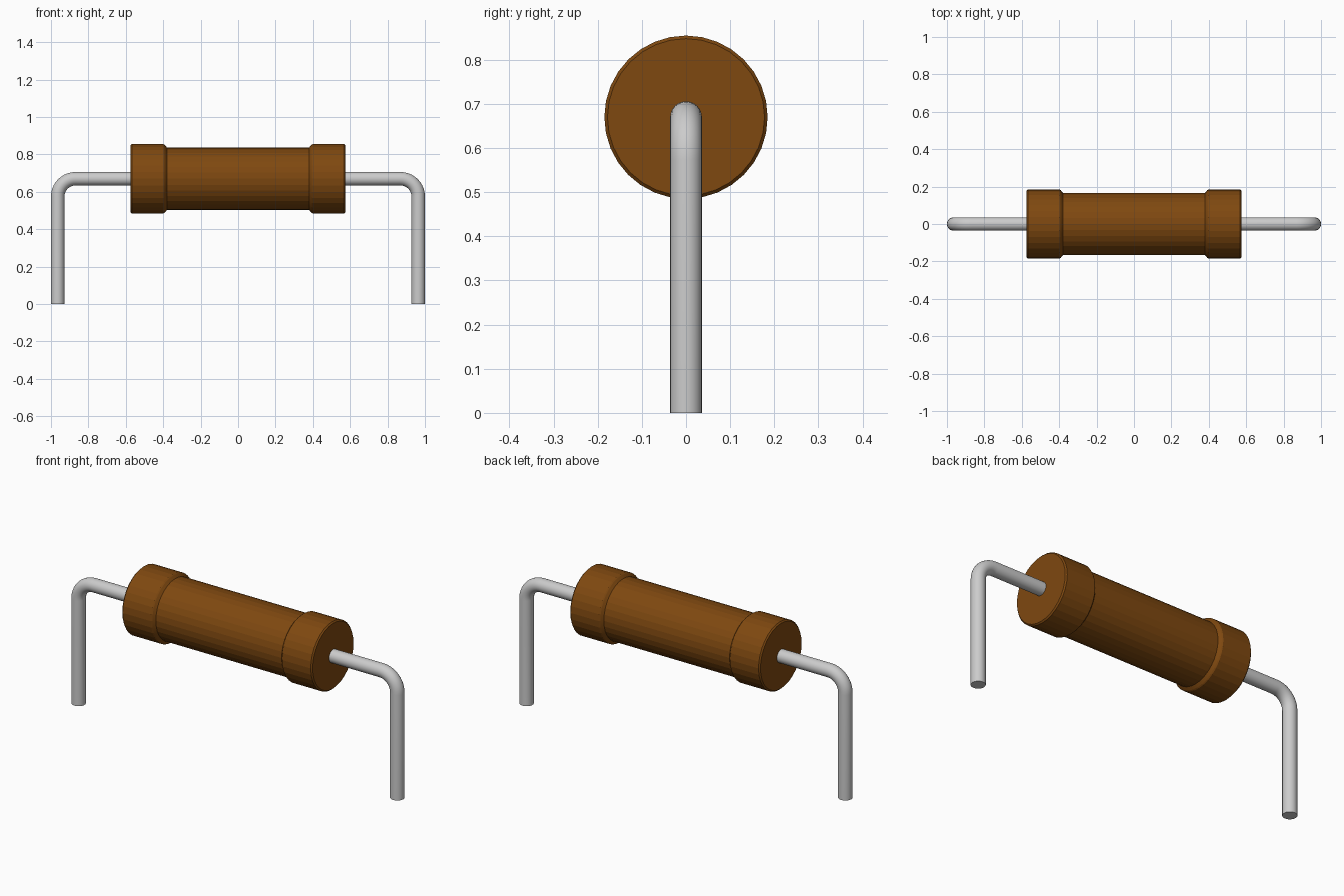
import bpy, bmesh, math
from mathutils import Vector, Matrix

AXIS_Z = 0.67
LEAD_R = 0.036

old = bpy.data.objects.get("Cube")
if old:
    bpy.data.objects.remove(old, do_unlink=True)


def make_material(name, rgb):
    mat = bpy.data.materials.new(name)
    mat.use_nodes = True
    mat.diffuse_color = (*rgb, 1)
    bsdf = next(n for n in mat.node_tree.nodes if n.type == 'BSDF_PRINCIPLED')
    bsdf.inputs["Base Color"].default_value = (*rgb, 1)
    return mat


def tube(name, rings, sides, mat, angle):
    """Skin circular rings given as (centre, direction, radius), with capped ends."""
    bm = bmesh.new()
    loops = []
    for centre, direction, radius in rings:
        side = Vector((0, 1, 0))
        up = direction.cross(side)
        loops.append([bm.verts.new(centre + radius * (math.cos(a) * side + math.sin(a) * up))
                      for a in (math.tau * i / sides for i in range(sides))])
    for a, b in zip(loops, loops[1:]):
        for i in range(sides):
            j = (i + 1) % sides
            bm.faces.new((a[i], a[j], b[j], b[i]))
    bm.faces.new(loops[0])
    bm.faces.new(loops[-1])
    bmesh.ops.recalc_face_normals(bm, faces=bm.faces)
    mesh = bpy.data.meshes.new(name)
    bm.to_mesh(mesh)
    bm.free()
    mesh.materials.append(mat)
    obj = bpy.data.objects.new(name, mesh)
    bpy.context.collection.objects.link(obj)
    bpy.ops.object.select_all(action='DESELECT')
    obj.select_set(True)
    bpy.context.view_layer.objects.active = obj
    bpy.ops.object.shade_smooth_by_angle(angle=math.radians(angle))
    return obj


brown = make_material("brown coating", (0.21, 0.065, 0.005))
metal = make_material("tinned metal", (0.6, 0.6, 0.6))

# Body: one lathed profile with a raised collar at each end
half = [(0.575, 0.178), (0.568, 0.185), (0.398, 0.185), (0.392, 0.181), (0.38, 0.167)]
profile = [(-x, r) for x, r in half] + half[::-1]
along = Vector((1, 0, 0))
tube("body", [(Vector((x, 0, AXIS_Z)), along, r) for x, r in profile], 32, brown, 8)

# Leads: straight out of the body, round bend, straight down to the ground
BEND = 0.095
LEG_X = 1 - LEAD_R
STEPS = 10
for sign, side_name in ((1, "left"), (-1, "right")):
    rings = [(Vector((sign * 0.55, 0, AXIS_Z)), Vector((sign, 0, 0)), LEAD_R)]
    for i in range(STEPS + 1):
        t = math.pi / 2 * i / STEPS
        centre = Vector((sign * (LEG_X - BEND + BEND * math.sin(t)), 0,
                         AXIS_Z - BEND + BEND * math.cos(t)))
        rings.append((centre, Vector((sign * math.cos(t), 0, -math.sin(t))), LEAD_R))
    rings.append((Vector((sign * LEG_X, 0, 0)), Vector((0, 0, -1)), LEAD_R))
    tube(side_name + "_lead", rings, 24, metal, 30)
